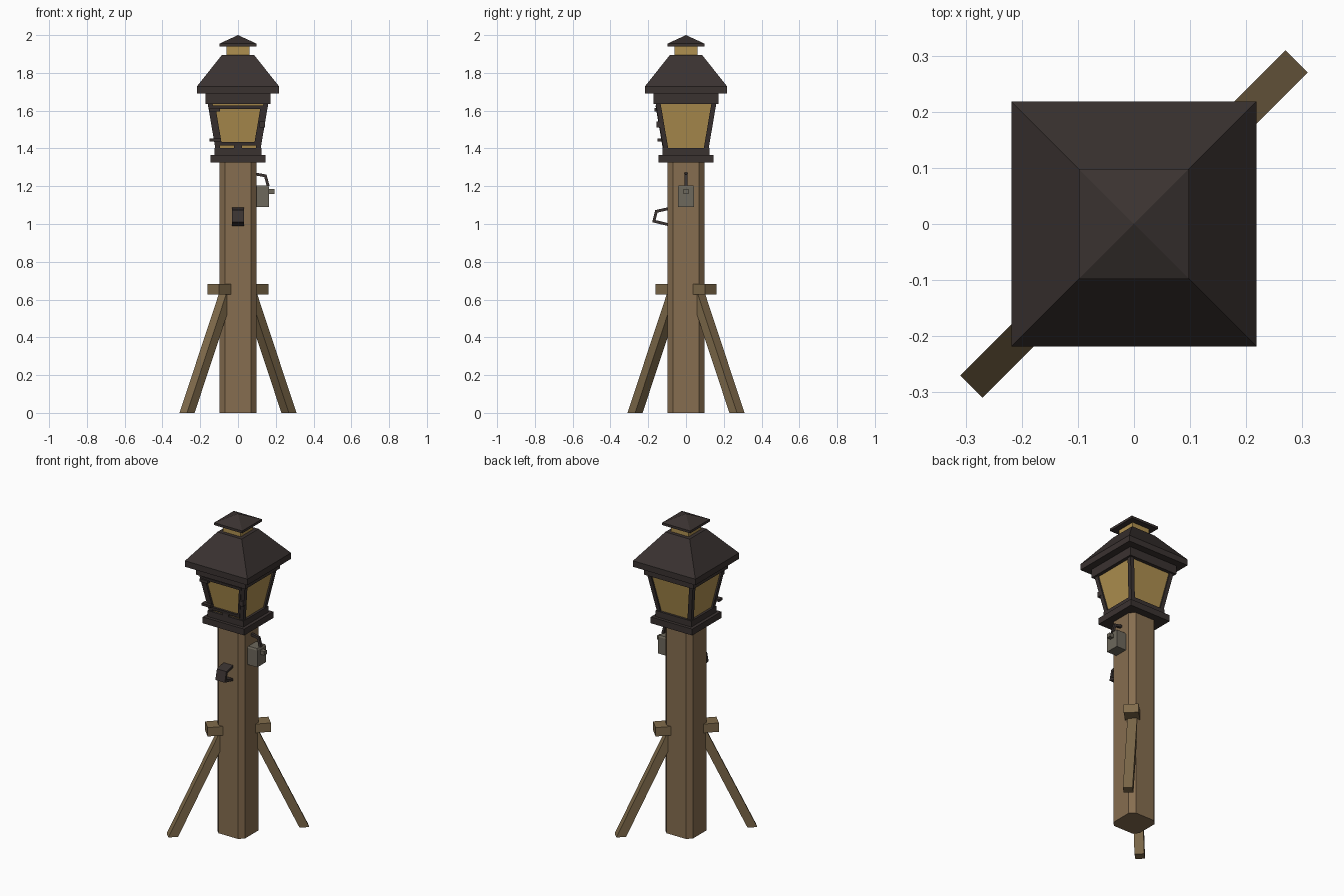
import bpy, bmesh, math
from mathutils import Vector, Matrix

if "Cube" in bpy.data.objects:
    bpy.data.objects.remove(bpy.data.objects["Cube"])


def material(name, rgb):
    m = bpy.data.materials.new(name)
    m.diffuse_color = (*rgb, 1)
    m.use_nodes = True
    m.node_tree.nodes["Principled BSDF"].inputs["Base Color"].default_value = m.diffuse_color
    return m


WOOD = material("wood", (0.24, 0.155, 0.08))
BRACE = material("brace_wood", (0.22, 0.15, 0.072))
IRON = material("dark_iron", (0.042, 0.032, 0.03))
GLASS = material("amber_glass", (0.43, 0.28, 0.08))
STEEL = material("grey_steel", (0.155, 0.138, 0.107))


def loft(name, rings, mat, matrix=None):
    """Closed solid through rings of equal point count."""
    bm = bmesh.new()
    loops = [[bm.verts.new(p) for p in r] for r in rings]
    n = len(loops[0])
    for a, b in zip(loops, loops[1:]):
        for i in range(n):
            j = (i + 1) % n
            bm.faces.new((a[i], a[j], b[j], b[i]))
    bm.faces.new(loops[0][::-1])
    bm.faces.new(loops[-1])
    bmesh.ops.remove_doubles(bm, verts=bm.verts, dist=1e-5)
    bmesh.ops.recalc_face_normals(bm, faces=bm.faces)
    if matrix:
        bm.transform(matrix)
    me = bpy.data.meshes.new(name)
    bm.to_mesh(me)
    bm.free()
    me.materials.append(mat)
    ob = bpy.data.objects.new(name, me)
    bpy.context.collection.objects.link(ob)
    return ob


def rect(x0, x1, y0, y1, z):
    return [(x0, y0, z), (x1, y0, z), (x1, y1, z), (x0, y1, z)]


def box(name, x, y, z, mat, matrix=None):
    return loft(name, [rect(*x, *y, h) for h in z], mat, matrix)


def tower(name, levels, mat):
    """Stacked centred squares given as (half width, z)."""
    return loft(name, [rect(-h, h, -h, h, z) for h, z in levels], mat)


def strap(name, path, t, w, mat, matrix=None):
    """Flat bent bar: path of (x, z) points, thickness t, width w along y."""
    pts = [Vector(p) for p in path]
    rings = []
    for i, p in enumerate(pts):
        a = (p - pts[i - 1]).normalized() if i else None
        b = (pts[i + 1] - p).normalized() if i < len(pts) - 1 else None
        d = ((a or b) + (b or a)).normalized()
        n = Vector((-d.y, d.x)) * (t / 2 / max(0.3, d.dot(a or b)))
        u, v = p + n, p - n
        rings.append([(u.x, -w, u.y), (u.x, w, u.y), (v.x, w, v.y), (v.x, -w, v.y)])
    return loft(name, rings, mat, matrix)


# Chamfered post
def octagon(z, h=0.097, c=0.068):
    return [(-c, -h, z), (c, -h, z), (h, -c, z), (h, c, z),
            (c, h, z), (-c, h, z), (-h, c, z), (-h, -c, z)]


loft("post", [octagon(0), octagon(1.33)], WOOD)

# Two diagonal braces with blocks at their heads
for side, deg in (("left", 225), ("right", 45)):
    m = Matrix.Rotation(math.radians(deg), 4, 'Z')
    loft(side + "_brace", [rect(0.353, 0.41, -0.028, 0.028, 0),
                           rect(0.056, 0.113, -0.028, 0.028, 0.635)], BRACE, m)
    box(side + "_brace_block", (0.05, 0.184), (-0.043, 0.043), (0.627, 0.683), BRACE, m)

# Lantern base, crown and roof
tower("lantern_base_plate", [(0.145, 1.325), (0.145, 1.365)], IRON)
tower("lantern_base_step", [(0.125, 1.365), (0.125, 1.403)], IRON)
tower("lantern_crown", [(0.172, 1.635), (0.172, 1.692)], IRON)
tower("roof", [(0.218, 1.69), (0.218, 1.728), (0.085, 1.895)], IRON)
tower("vent_neck", [(0.062, 1.89), (0.062, 1.942)], GLASS)
tower("vent_cap", [(0.098, 1.94), (0.098, 1.955), (0.0, 2.0)], IRON)

# Tapered glass body and corner struts
ZB, ZT = 1.40, 1.638


def half(z):
    return 0.12 + (z - 1.4) * 0.17


tower("lantern_glass", [(half(z) - 0.01, z) for z in (ZB, ZT)], GLASS)
for sx in (-1, 1):
    for sy in (-1, 1):
        rings = []
        for z in (ZB, ZT):
            o, i = half(z), half(z) - 0.026
            rings.append(rect(sx * i, sx * o, sy * i, sy * o, z))
        loft("corner_strut", rings, IRON)

# Front door: two stiles and two rails lying on the sloped front
for s in (-1, 1):
    loft("door_stile", [rect(s * (half(z) - 0.038), s * (half(z) - 0.024),
                             -half(z) - 0.003, -half(z) + 0.014, z)
                        for z in (1.415, 1.627)], IRON)
for z0, z1 in ((1.415, 1.434), (1.61, 1.627)):
    loft("door_rail", [rect(-half(z) + 0.03, half(z) - 0.03,
                            -half(z) - 0.003, -half(z) + 0.014, z)
                       for z in (z0, z1)], IRON)
box("door_foot", (-0.02, 0.02), (-0.125, -0.105), (1.40, 1.417), IRON)

# Door hinges and latch
box("upper_hinge", (-0.152, -0.095), (-0.168, -0.145), (1.596, 1.613), IRON)
box("lower_hinge", (-0.15, -0.09), (-0.15, -0.115), (1.438, 1.453), IRON)
box("door_latch", (0.115, 0.143), (-0.156, -0.13), (1.51, 1.542), IRON)

# Strap handle on the front of the post
strap("front_handle", [(0.09, 1.082), (0.157, 1.067), (0.17, 1.015), (0.09, 0.996)],
      0.015, 0.033, IRON, Matrix.Rotation(math.radians(-90), 4, 'Z'))

# Grey box hung on the right side, with knob and hook
loft("side_box", [rect(0.095, 0.165, -0.043, 0.043, 1.09),
                  rect(0.095, 0.165, -0.043, 0.043, 1.195),
                  rect(0.1, 0.16, -0.038, 0.038, 1.205)], STEEL)
box("side_box_knob", (0.16, 0.192), (-0.013, 0.013), (1.16, 1.185), STEEL)
strap("side_hook", [(0.09, 1.265), (0.145, 1.255), (0.16, 1.2)],
      0.015, 0.008, IRON)
